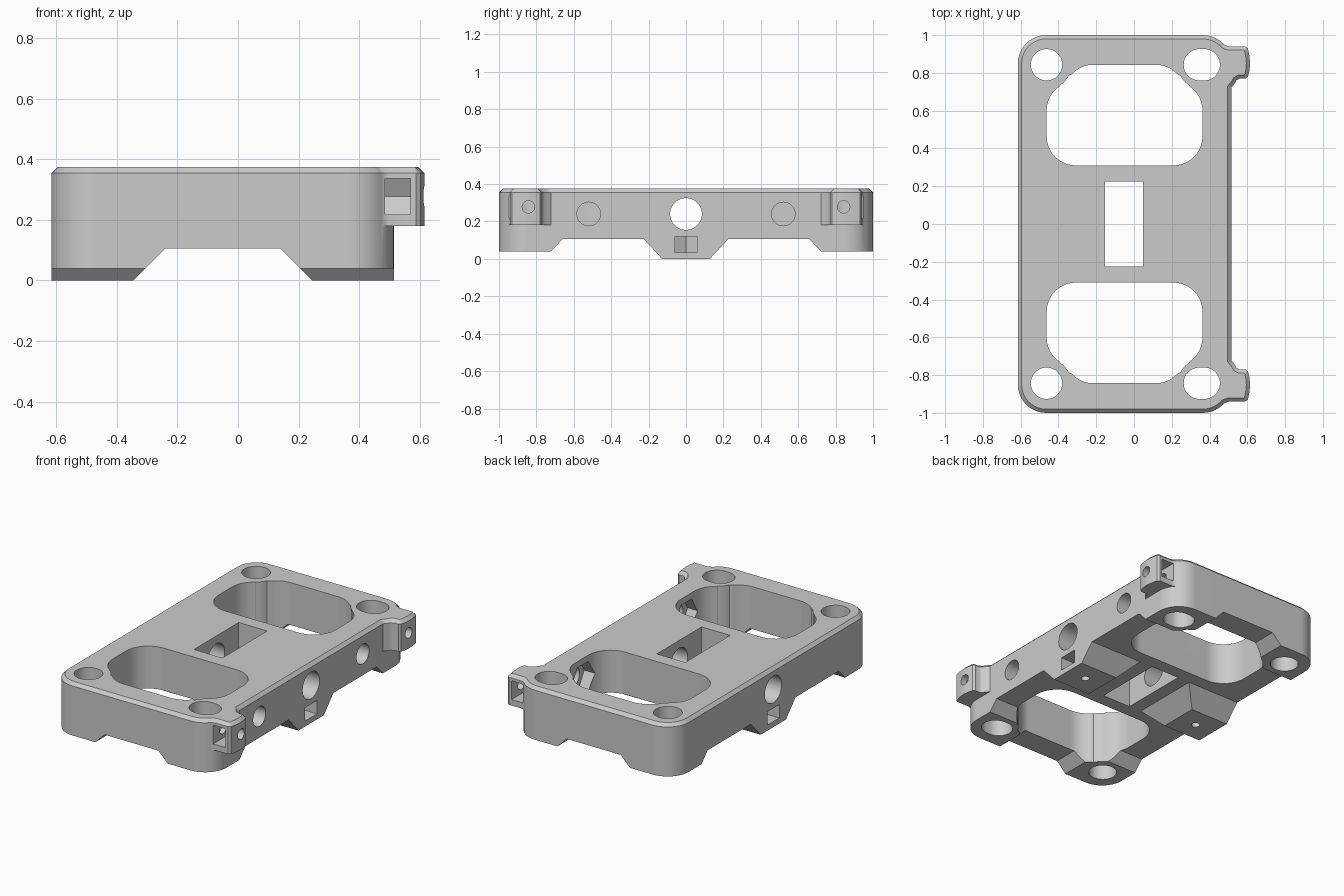
import bpy, bmesh
from math import cos, sin, radians

if "Cube" in bpy.data.objects:
    bpy.data.objects.remove(bpy.data.objects["Cube"], do_unlink=True)

grey = bpy.data.materials.new("plain_grey")
grey.use_nodes = True
colour = (0.6, 0.6, 0.6, 1)
grey.diffuse_color = colour
grey.node_tree.nodes["Principled BSDF"].inputs["Base Color"].default_value = colour

TOP = 0.375
LEFT, RIGHT = -0.615, 0.515
MID = (LEFT + RIGHT) / 2


def arc(cx, cy, r, start, end, n=10):
    angles = [radians(start + (end - start) * i / n) for i in range(n + 1)]
    return [(cx + r * cos(a), cy + r * sin(a)) for a in angles]


def circle(cx, cy, r, n=40):
    return arc(cx, cy, r, 0, 360, n)[:-1]


def box(a0, b0, a1, b1):
    return [(a0, b0), (a1, b0), (a1, b1), (a0, b1)]


def prism(name, pts, axis, lo, hi, chamfer=0):
    """Extrude a 2D outline along an axis, optionally chamfering the top rim."""
    place = {"x": lambda a, b, h: (h, a, b),
             "y": lambda a, b, h: (a, h, b),
             "z": lambda a, b, h: (a, b, h)}[axis]
    bm = bmesh.new()
    low = [bm.verts.new(place(a, b, lo)) for a, b in pts]
    high = [bm.verts.new(place(a, b, hi)) for a, b in pts]
    n = len(pts)
    bm.faces.new(low)
    cap = bm.faces.new(high)
    for i in range(n):
        j = (i + 1) % n
        bm.faces.new((low[i], low[j], high[j], high[i]))
    bmesh.ops.recalc_face_normals(bm, faces=bm.faces[:])
    if chamfer:
        bmesh.ops.bevel(bm, geom=list(cap.edges), offset=chamfer, segments=1,
                        affect='EDGES', profile=0.5)
    mesh = bpy.data.meshes.new(name)
    bm.to_mesh(mesh)
    bm.free()
    obj = bpy.data.objects.new(name, mesh)
    mesh.materials.append(grey)
    bpy.context.collection.objects.link(obj)
    return obj


def combine(tool, operation='DIFFERENCE'):
    bpy.context.view_layer.objects.active = body
    mod = body.modifiers.new("combine", 'BOOLEAN')
    mod.operation, mod.object, mod.solver = operation, tool, 'EXACT'
    bpy.ops.object.modifier_apply(modifier=mod.name)
    bpy.data.objects.remove(tool, do_unlink=True)


def cut(pts, axis, lo, hi):
    combine(prism("cutter", pts, axis, lo, hi))


def flip(pts, s):
    return [(a, b * s) for a, b in pts]


# Main block with rounded corners and a chamfered top rim
R = 0.15
outline = (arc(RIGHT - R, 1 - R, R, 0, 90) + arc(LEFT + R, 1 - R, R, 90, 180)
           + arc(LEFT + R, R - 1, R, 180, 270) + arc(RIGHT - R, R - 1, R, 270, 360))
body = prism("mounting_block", outline, "z", 0, TOP, 0.02)

# Clamp ears on the left side
ear = [(0.40, 0.93), (0.44, 0.97), (0.475, 0.95), (0.5, 0.941), (0.588, 0.941),
       (0.603, 0.93), (0.611, 0.89), (0.615, 0.85), (0.611, 0.81), (0.603, 0.78),
       (0.59, 0.77), (0.56, 0.77), (0.542, 0.76), (0.53, 0.74), (0.505, 0.71),
       (0.40, 0.71)]
for s in (1, -1):
    combine(prism("ear", flip(ear, s), "z", 0.18, TOP, 0.02), 'UNION')

# Underside: lengthwise channel, cross channels and raised corner feet
cut([(-0.385, -0.04), (-0.24, 0.105), (0.14, 0.105), (0.285, -0.04)], "y", -1.1, 1.1)
for s in (1, -1):
    under = [(0.09, -0.04), (0.225, 0.105), (0.66, 0.105), (0.722, 0.04),
             (1.1, 0.04), (1.1, -0.04)]
    cut(flip([(s * a, b) for a, b in under], 1), "x", -0.8, 0.8)

# Large openings, waisted around the corner holes
half = (arc(0.2575, 0.465, 0.155, -90, 0) + arc(0.2575, 0.60, 0.155, 0, 57)
        + arc(0.4125, 0.843, 0.13, 236, 206, 6) + arc(0.165, 0.688, 0.155, 42, 90))
opening = [(MID + a, b) for a, b in half] + [(MID - a, b) for a, b in reversed(half)]

for s in (1, -1):
    cut(flip(opening, s), "z", -0.1, 0.5)
    # Corner holes: round on one side, slightly slotted on the other
    cut(circle(-0.463, s * 0.843, 0.083), "z", -0.1, 0.5)
    cut(arc(0.372, s * 0.843, 0.083, -90, 90, 20)
        + arc(0.346, s * 0.843, 0.083, 90, 270, 20), "z", -0.1, 0.5)
    # Side screw holes with hexagonal recesses inside the openings
    cut(circle(s * 0.52, 0.24, 0.063), "x", 0.25, 0.7)
    cut(circle(s * 0.52, 0.24, 0.11, 6), "x", 0.25, 0.43)
    # Ear nut slots and clamp screw holes
    slot = [(0.774, 0.278), (0.808, 0.218), (1.1, 0.218), (1.1, 0.337), (0.808, 0.337)]
    cut([(s * a, b) for a, b in slot], "x", 0.485, 0.57)
    cut(circle(s * 0.843, 0.278, 0.033, 24), "x", 0.42, 0.7)

# Central window and long cross bore
cut(box(-0.153, -0.225, 0.048, 0.225), "z", -0.1, 0.5)
cut(circle(0, 0.24, 0.085, 48), "x", -0.8, 0.8)

# Nut slots and set screw holes in the middle feet
for s in (1, -1):
    x = MID + s * 0.43
    nut = [(x - s * 0.069, 0), (x - s * 0.035, 0.06), (x + s * 0.4, 0.06),
           (x + s * 0.4, -0.06), (x - s * 0.035, -0.06)]
    cut(nut, "z", 0.035, 0.12)
    cut(circle(x, 0, 0.025, 20), "z", -0.1, 0.22)

# Smooth the curved walls, keep hard edges and flat faces crisp
bpy.ops.object.select_all(action='DESELECT')
body.select_set(True)
bpy.context.view_layer.objects.active = body
bpy.ops.object.shade_smooth_by_angle(angle=radians(30))
weighted = body.modifiers.new("weighted_normals", 'WEIGHTED_NORMAL')
weighted.keep_sharp = True
